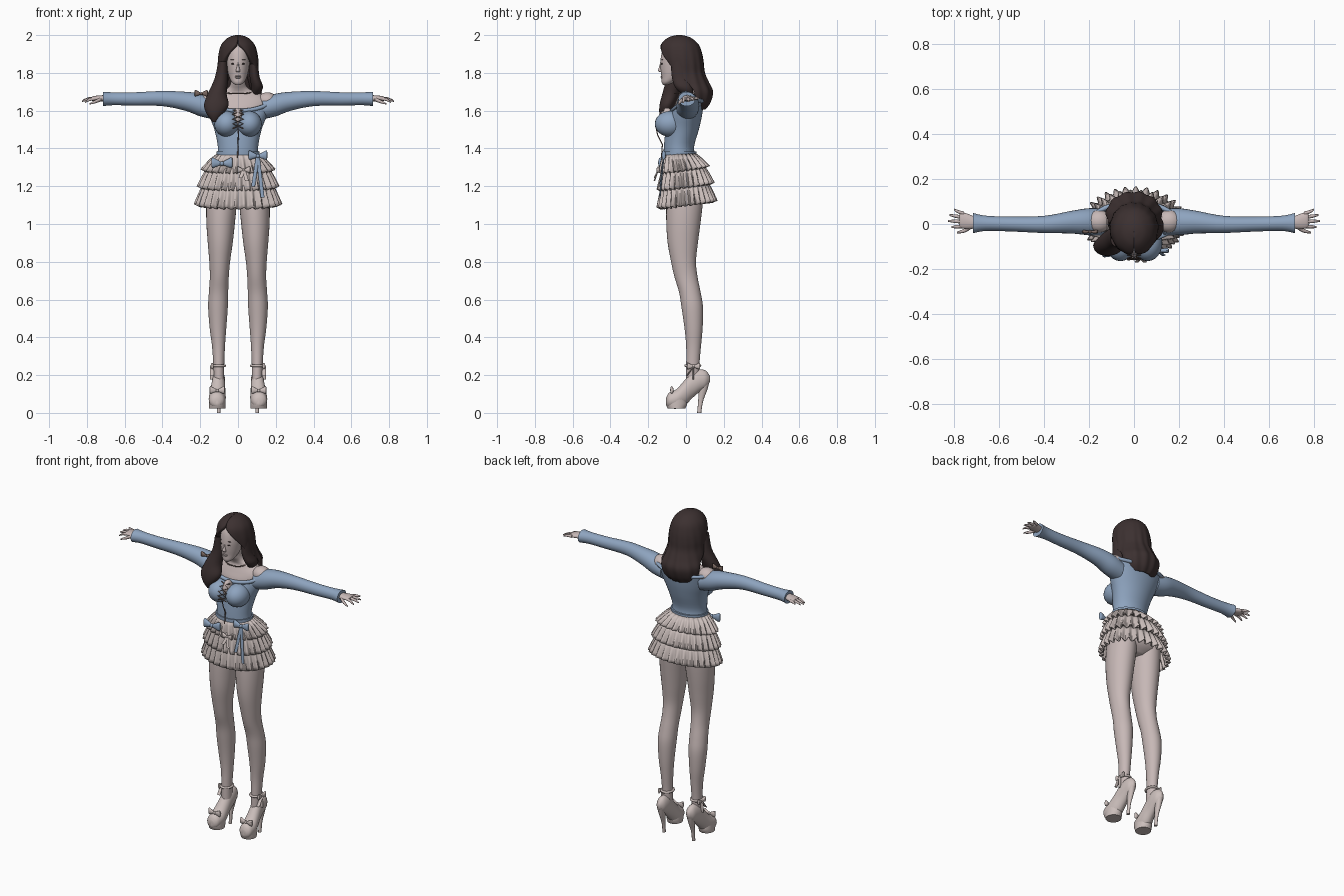
import bpy, bmesh
from math import sin, cos, pi, radians, atan2

cube = bpy.data.objects.get("Cube")
if cube:
    bpy.data.objects.remove(cube, do_unlink=True)


def material(name, r, g, b):
    mat = bpy.data.materials.new(name)
    mat.use_nodes = True
    mat.diffuse_color = (r, g, b, 1)
    mat.node_tree.nodes["Principled BSDF"].inputs["Base Color"].default_value = (r, g, b, 1)
    return mat


SKIN = material("warm skin", .57, .48, .47)
CLOTH = material("cream cloth", .60, .52, .50)
BLUE = material("soft blue knit", .27, .37, .52)
HAIR = material("dark brown hair", .045, .03, .03)
CORD = material("brown cord", .2, .14, .12)


def finish(name, bm, mat, closed=True, thick=0):
    if closed:
        bmesh.ops.recalc_face_normals(bm, faces=bm.faces)
    mesh = bpy.data.meshes.new(name)
    bm.to_mesh(mesh)
    bm.free()
    mesh.materials.append(mat)
    mesh.shade_smooth()
    mesh.set_sharp_from_angle(angle=radians(50))
    obj = bpy.data.objects.new(name, mesh)
    bpy.context.scene.collection.objects.link(obj)
    if thick:
        mod = obj.modifiers.new("thickness", "SOLIDIFY")
        mod.thickness = thick
        mod.offset = -1
    return obj


def spline(rings, sub=4):
    """Smoothly interpolate cross-sections."""
    out, last = [], len(rings) - 1
    for i in range(last):
        quad = rings[max(i - 1, 0)], rings[i], rings[i + 1], rings[min(i + 2, last)]
        for k in range(sub):
            t = k / sub
            out.append([b + t * ((c - a) + t * (2 * a - 5 * b + 4 * c - d + t * (3 * (b - c) + d - a))) / 2
                        for a, b, c, d in zip(*quad)])
    return out + [rings[last]]


def loft(name, rings, mat, axis="z", n=24, caps=True, shape=None, thick=0):
    """Rings are x, y, z, two radii and, for open sheets, a front gap in degrees."""
    bm, rows = bmesh.new(), []
    sheet = len(rings[0]) > 5
    for x, y, z, a, b, *gap in spline(rings):
        row = []
        for i in range(n):
            ang = 2 * pi * i / n
            if sheet:
                g = radians(max(gap[0], 0))
                ang = -pi / 2 + g + (2 * pi - 2 * g) * i / (n - 1)
            u, v = max(a, .001) * cos(ang), max(b, .001) * sin(ang)
            co = {"z": (x + u, y + v, z), "x": (x, y + u, z + v), "y": (x + u, y, z + v)}[axis]
            row.append(bm.verts.new(shape(*co) if shape else co))
        rows.append(row)
    for low, high in zip(rows, rows[1:]):
        for i in range(n - 1 if sheet else n):
            j = (i + 1) % n
            bm.faces.new((low[i], low[j], high[j], high[i]))
    closed = caps and not sheet
    if closed:
        bm.faces.new(rows[0])
        bm.faces.new(rows[-1])
    return finish(name, bm, mat, closed, thick)


def ball(name, loc, size, mat):
    bm = bmesh.new()
    bmesh.ops.create_uvsphere(bm, u_segments=24, v_segments=14, radius=1)
    for v in bm.verts:
        v.co = [p + c * s for p, c, s in zip(loc, v.co, size)]
    return finish(name, bm, mat)


def tube(name, points, radius, mat, cyclic=False):
    curve = bpy.data.curves.new(name, "CURVE")
    curve.dimensions = "3D"
    curve.bevel_depth = radius
    curve.bevel_resolution = 2
    curve.use_fill_caps = True
    line = curve.splines.new("POLY")
    line.points.add(len(points) - 1)
    for p, co in zip(line.points, points):
        p.co = (*co, 1)
    line.use_cyclic_u = cyclic
    curve.materials.append(mat)
    obj = bpy.data.objects.new(name, curve)
    bpy.context.scene.collection.objects.link(obj)


def bow(name, loc, size, mat, axis="x", tail=0):
    x, y, z = loc
    ball(name + "_knot", loc, [size * .22] * 3, mat)
    for side, s in (("a", 1), ("b", -1)):
        rings = []
        for reach, wide, tall in ((0, .1, .12), (.5, .2, .35), (.9, .22, .5), (1, .08, .3)):
            d = s * reach * size
            rings.append((x + d * (axis == "x"), y + d * (axis == "y"), z + abs(d) * .1, wide * size, tall * size))
        loft(f"{name}_loop_{side}", rings, mat, axis, n=12)
        if tail:
            drift = s * size * .5
            ends = [(x + drift * t * (axis == "x"), y + drift * t * (axis == "y") - .02 * t,
                     z - tail * t * (1 + .15 * s), .01, .004) for t in (0, .5, 1)]
            loft(f"{name}_tail_{side}", ends, mat, n=10)


def circle(x, y, z, rx, ry, n=48):
    return [(x + rx * cos(2 * pi * i / n), y + ry * sin(2 * pi * i / n), z) for i in range(n)]


# Torso, neck and pelvis
loft("chest", [(0, -.01, 1.5, .10, .07), (0, 0, 1.6, .145, .07), (0, .01, 1.65, .165, .062),
               (0, .015, 1.69, .12, .052), (0, .0, 1.715, .06, .045), (0, -.025, 1.75, .038, .04),
               (0, -.04, 1.82, .038, .04)], SKIN)
loft("pelvis", [(0, 0, 1.1, .07, .05), (0, .005, 1.14, .15, .09), (0, 0, 1.2, .158, .105),
                (0, -.01, 1.28, .135, .1), (0, -.03, 1.37, .098, .078)], SKIN)


# Off-shoulder top
def neckline(x, y, z):
    t, front = max(0, (z - 1.5) / .175), (.01 - y) / .085
    return x, y, z - t * t * (.075 * max(0, front) + .025 * max(0, -front))


loft("bodice", [(0, -.033, 1.35, .112, .086), (0, -.037, 1.41, .107, .08), (0, -.02, 1.5, .125, .088),
                (0, -.005, 1.58, .155, .09), (0, .01, 1.675, .185, .085)], BLUE, n=40, caps=False, shape=neckline)
tube("neckline_fold", [neckline(*p) for p in circle(0, .01, 1.672, .184, .085)], .011, BLUE, True)
loft("waist_sash", [(0, -.035, z, .114, .09) for z in (1.365, 1.385)], BLUE, n=40)
ball("chest_panel", (0, -.1, 1.565), (.026, .038, .05), SKIN)

# Head and face
loft("head", [(0, -.11, 1.735, .012, .01), (0, -.097, 1.75, .032, .032), (0, -.075, 1.78, .047, .055),
              (0, -.06, 1.82, .057, .075), (0, -.053, 1.87, .062, .082), (0, -.04, 1.93, .06, .08),
              (0, -.035, 1.97, .03, .045)], SKIN, n=32)
loft("nose", [(0, -.132, 1.805, .01, .008), (0, -.137, 1.813, .011, .011), (0, -.132, 1.835, .006, .009),
              (0, -.13, 1.86, .005, .006)], SKIN, n=12)
for lip, z in (("upper_lip", 1.783), ("lower_lip", 1.775)):
    ball(lip, (0, -.128, z), (.015, .006, .0045), SKIN)

# Hair shell, listed from tips to crown
def waves(x, y, z):
    k = 1 + .022 * min(1, max(0, (2 - z) * 5)) * sin(atan2(y - .01, x) * 13 + z * 9)
    return x * k, .01 + (y - .01) * k, z


loft("hair", [(0, .05, 1.605, .075, .05, 85), (0, .045, 1.64, .112, .082, 90), (0, .04, 1.7, .125, .103, 92),
              (0, .01, 1.75, .117, .112, 88), (0, -.012, 1.8, .108, .112, 70), (0, -.02, 1.85, .108, .114, 52),
              (0, -.027, 1.9, .103, .113, 32), (0, -.033, 1.95, .088, .1, 7), (0, -.035, 1.985, .055, .063, 0),
              (0, -.035, 1.998, .022, .025, 0), (0, -.035, 2, .001, .001, 0)],
     HAIR, n=72, shape=waves, thick=.032)
loft("right_front_lock", [(-.08, -.06, 1.86, .025, .04), (-.088, -.06, 1.77, .036, .045),
                          (-.11, -.08, 1.69, .05, .045), (-.115, -.1, 1.63, .065, .04),
                          (-.122, -.11, 1.58, .042, .03), (-.125, -.115, 1.54, .008, .008)], HAIR)
loft("left_front_lock", [(.083, -.035, 1.86, .022, .045), (.088, -.03, 1.78, .026, .045),
                         (.102, -.01, 1.72, .03, .045), (.085, .02, 1.67, .012, .02)], HAIR)

# Tiered ruffle skirt
def ruffle(name, top, bottom, r_top, r_low, y_top, y_low, pleats, n=240):
    bm, rows = bmesh.new(), []
    for t in (1, .85, .6, .3, 0):
        bend, row = t ** .75, []
        for i in range(n):
            a = 2 * pi * i / n
            wave = sin(pleats * a + .5 * sin(3 * a))
            fold = .013 * t * wave
            rx, ry = [p + (q - p) * bend + fold for p, q in zip(r_top, r_low)]
            z = top + (bottom - top) * t + t * (.018 * sin(a) + .006 * wave)
            row.append(bm.verts.new((rx * cos(a), y_top + (y_low - y_top) * t + ry * sin(a), z)))
        rows.append(row)
    for low, high in zip(rows, rows[1:]):
        for i in range(n):
            j = (i + 1) % n
            bm.faces.new((low[i], low[j], high[j], high[i]))
    finish(name, bm, CLOTH, False, .006)


ruffle("skirt_top_tier", 1.375, 1.285, (.108, .085), (.186, .125), -.033, -.01, 26)
ruffle("skirt_middle_tier", 1.315, 1.195, (.15, .105), (.207, .142), -.012, -.002, 28)
ruffle("skirt_bottom_tier", 1.225, 1.1, (.175, .12), (.222, .15), -.004, .005, 30)

# Paired parts
for side, s in (("left", 1), ("right", -1)):
    def mirrored(rings):
        return [(s * r[0], *r[1:]) for r in rings]

    ball(side + "_bust", (s * .06, -.085, 1.53), (.066, .08, .068), BLUE)
    ball(side + "_shoulder", (s * .155, .012, 1.652), (.055, .05, .045), SKIN)
    ball(side + "_eye", (s * .025, -.127, 1.848), (.011, .005, .004), HAIR)
    ball(side + "_brow", (s * .026, -.125, 1.87), (.013, .005, .002), HAIR)
    loft(side + "_sleeve", mirrored([(.13, .008, 1.61, .06, .055), (.2, .01, 1.63, .06, .06),
                                     (.28, .008, 1.65, .05, .05), (.4, -.002, 1.664, .038, .04),
                                     (.55, 0, 1.662, .033, .035), (.66, .003, 1.663, .034, .034),
                                     (.715, .004, 1.662, .045, .038)]), BLUE, "x")
    loft(side + "_palm", mirrored([(.69, .004, 1.665, .022, .018), (.73, .01, 1.665, .032, .016),
                                   (.765, .017, 1.664, .036, .013), (.775, .018, 1.663, .03, .009)]), SKIN, "x")
    for finger, y, reach, drop in (("index", -.01, .045, .016), ("middle", .01, .06, .01),
                                   ("ring", .029, .055, .004), ("little", .046, .035, -.004)):
        loft(f"{side}_{finger}_finger", mirrored([(.755, y, 1.664, .0085, .0085),
             (.765 + reach * .5, y * 1.2, 1.664 - drop * .4, .0075, .0075),
             (.765 + reach, y * 1.4, 1.66 - drop, .004, .004)]), SKIN, "x", n=10)
    loft(side + "_thumb", mirrored([(.725, -.012, 1.66, .012, .011), (.755, -.03, 1.648, .009, .009),
                                    (.785, -.038, 1.636, .004, .004)]), SKIN, "x", n=10)
    loft(side + "_leg", mirrored([(.1, .035, .13, .028, .036), (.102, .036, .25, .029, .035),
                                  (.103, .04, .35, .034, .039), (.106, .04, .45, .044, .048),
                                  (.106, .033, .56, .052, .057), (.103, .02, .64, .051, .057),
                                  (.099, .0, .72, .05, .061), (.097, -.013, .8, .055, .066),
                                  (.094, -.017, .9, .066, .08), (.092, -.014, 1, .075, .09),
                                  (.088, -.008, 1.1, .08, .096), (.085, 0, 1.2, .075, .095)]), SKIN, n=32)

    # Platform shoe with a slim heel
    loft(side + "_shoe", mirrored([(.112, -.105, .06, .018, .02), (.112, -.09, .066, .038, .04),
                                   (.11, -.05, .074, .045, .052), (.107, -.01, .102, .041, .068),
                                   (.104, .03, .145, .036, .07), (.102, .07, .17, .034, .06),
                                   (.102, .105, .178, .027, .045), (.102, .127, .18, .008, .015)]), CLOTH, "y")
    loft(side + "_platform", mirrored([(.11, -.05, z, .044, r) for z, r in ((.022, .046), (.045, .056), (.07, .055))]), CLOTH)
    loft(side + "_heel", mirrored([(.102, .07, 0, .009, .011), (.102, .077, .06, .009, .013),
                                   (.102, .09, .12, .016, .022), (.102, .098, .17, .024, .028)]), CLOTH, n=16)
    tube(side + "_ankle_strap", circle(s * .102, .036, .25, .032, .038), .007, CLOTH, True)
    bow(side + "_ankle_bow", (s * .137, .04, .245), .035, CLOTH, "y", .06)
    bow(side + "_toe_bow", (s * .11, -.075, .118), .04, CLOTH)

# Laced front and necklace
lace = [(1.505, -.155), (1.53, -.158), (1.555, -.152), (1.58, -.137), (1.605, -.118)]
for name, s in (("lace_a", 1), ("lace_b", -1)):
    tube(name, [(s * (.028 if i % 2 else -.028), y, z) for i, (z, y) in enumerate(lace)], .0035, CORD)
tube("lace_tail", [(0, -.16, 1.52), (.002, -.15, 1.47), (0, -.125, 1.42), (-.002, -.13, 1.35)], .003, CORD)
tube("necklace", [(x, y - .004, z + .2 * abs(y + .055)) for x, y, z in circle(0, -.006, 1.69, .07, .052)], .003, CORD, True)
bow("shoulder_bow", (-.195, -.035, 1.69), .035, CORD)

# Ribbons at the waist
bow("left_waist_bow", (.105, -.118, 1.36), .05, BLUE, tail=.19)
bow("right_waist_bow", (-.085, -.135, 1.32), .056, BLUE)
bow("lace_ornament", (.03, -.148, 1.285), .035, CLOTH, tail=.05)
